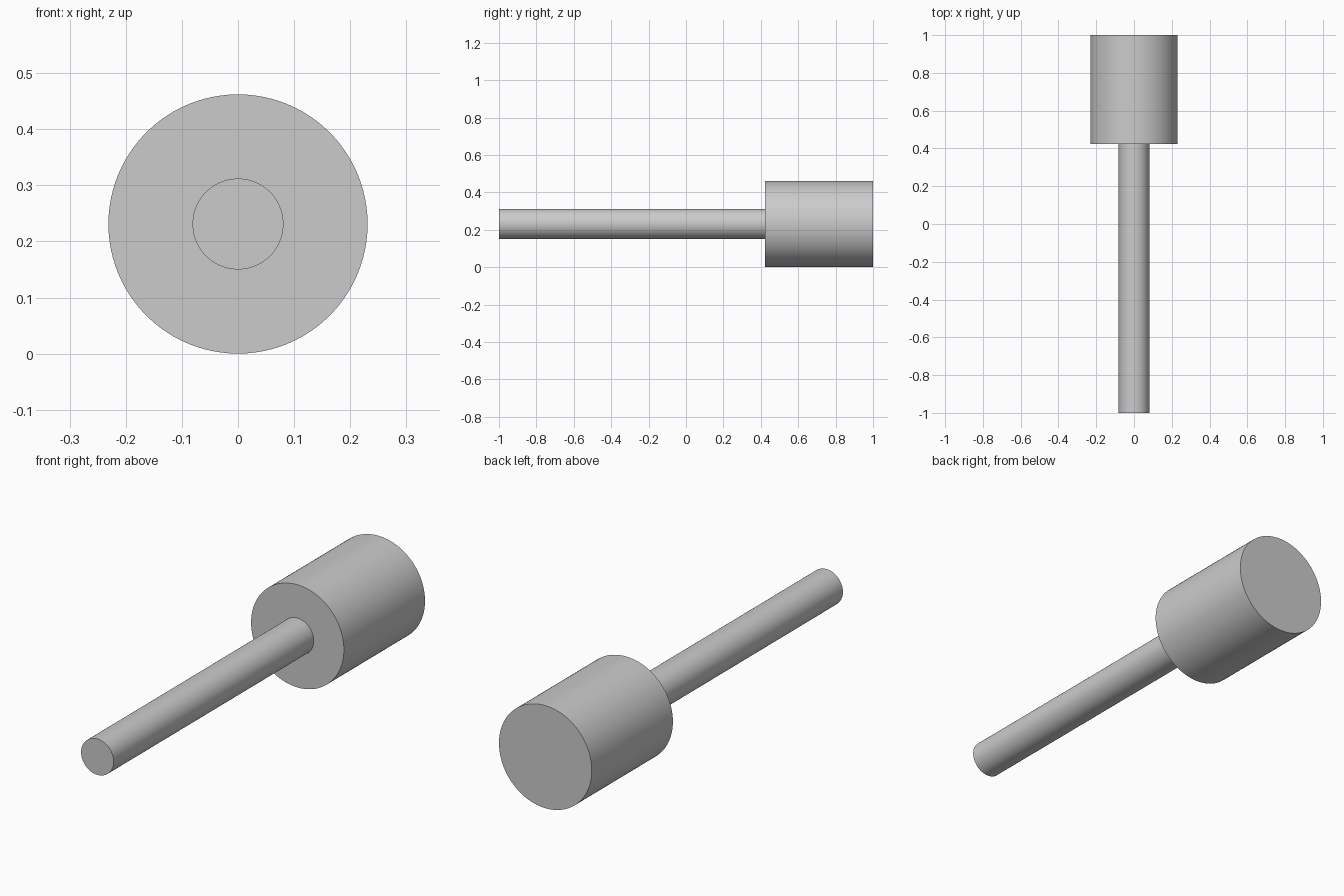
import bpy, math

if "Cube" in bpy.data.objects:
    bpy.data.objects.remove(bpy.data.objects["Cube"])

R_HEAD, R_SHAFT = 0.231, 0.081
Y_BACK, Y_STEP, Y_FRONT = 1.0, 0.423, -1.0


def rod(name, radius, y0, y1, sides=96):
    """Smooth cylinder lying along y, centred on the common axis."""
    bpy.ops.mesh.primitive_cylinder_add(
        vertices=sides, radius=radius, depth=y1 - y0,
        location=(0, (y0 + y1) / 2, R_HEAD), rotation=(math.pi / 2, 0, 0))
    obj = bpy.context.object
    obj.name = name
    bpy.ops.object.transform_apply(location=False, rotation=True, scale=False)
    bpy.ops.object.shade_smooth_by_angle(angle=math.radians(30))
    return obj


# Thick cylindrical head at the back
rod("head", R_HEAD, Y_STEP, Y_BACK)

# Thin shaft reaching forward from the head
rod("shaft", R_SHAFT, Y_FRONT, Y_STEP)
